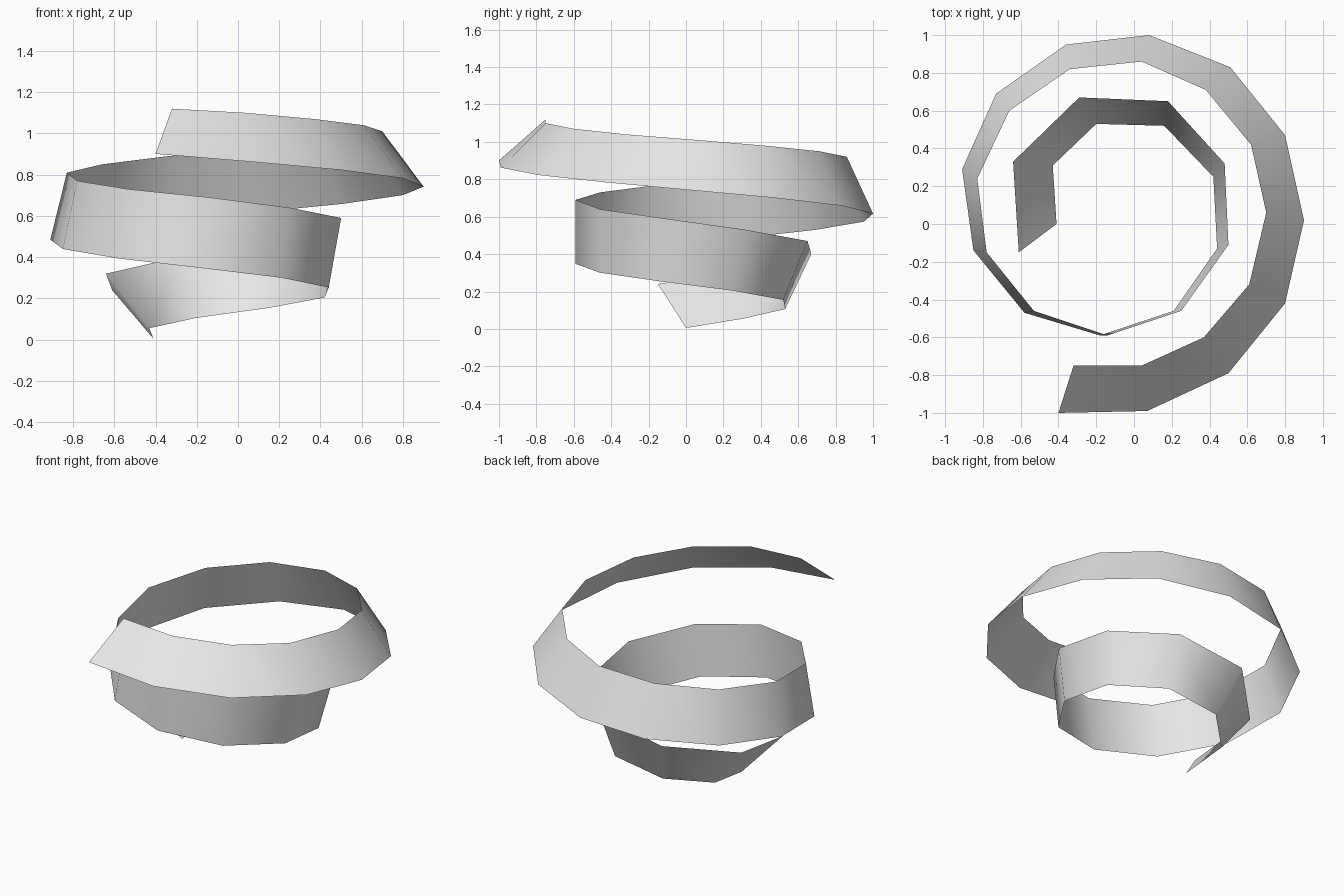
import bpy
import bmesh

# Remove the default object
default_cube = bpy.data.objects.get("Cube")
if default_cube:
    bpy.data.objects.remove(default_cube, do_unlink=True)


def make_material(name, color):
    """Create one flat material."""
    material = bpy.data.materials.new(name)
    material.use_nodes = True
    material.diffuse_color = color
    shader = next(node for node in material.node_tree.nodes
                  if node.type == 'BSDF_PRINCIPLED')
    shader.inputs["Base Color"].default_value = color
    return material


def loft_ribbon(name, lower_rail, upper_rail, material):
    """Bridge two rails of equal length with one strip of quads."""
    mesh = bpy.data.meshes.new(name)
    ribbon = bpy.data.objects.new(name, mesh)
    bpy.context.collection.objects.link(ribbon)

    bm = bmesh.new()
    lower = [bm.verts.new(point) for point in lower_rail]
    upper = [bm.verts.new(point) for point in upper_rail]
    for i in range(len(lower) - 1):
        face = bm.faces.new((lower[i], upper[i], upper[i + 1], lower[i + 1]))
        face.smooth = True
    bm.to_mesh(mesh)
    bm.free()
    mesh.materials.append(material)
    return ribbon


def lower_height(step):
    """Steady climb of the lower rail, easing slightly toward the top."""
    return 0.005 + 0.0512 * step - 0.00032 * step ** 2


# Plan of the lower rail, spiralling outward clockwise
lower_plan = [
    (-.41, 0), (-.43, .31), (-.2, .53), (.16, .52), (.42, .25),
    (.44, -.13), (.21, -.46), (-.18, -.59), (-.58, -.47), (-.85, -.14),
    (-.91, .29), (-.73, .69), (-.36, .95), (.08, 1), (.51, .83),
    (.8, .47), (.9, .02), (.8, -.42), (.5, -.79), (.07, -.99), (-.4, -1),
]

# Plan of the upper rail, which leans out at the base and in at the top
upper_plan = [
    (-.61, -.15), (-.64, .33), (-.29, .67), (.18, .65), (.48, .32),
    (.5, -.11), (.25, -.46), (-.14, -.59), (-.53, -.46), (-.78, -.15),
    (-.83, .24), (-.66, .6), (-.34, .82), (.04, .86), (.38, .71),
    (.62, .42), (.7, .06), (.61, -.32), (.37, -.6), (.04, -.75), (-.32, -.75),
]

# Heights of the upper rail
upper_heights = [
    .24, .32, .4, .47, .53, .59, .64, .69, .73, .77, .81,
    .85, .89, .92, .95, .98, 1.01, 1.04, 1.07, 1.1, 1.12,
]

# Spiral ribbon
lower_rail = [(x, y, lower_height(i)) for i, (x, y) in enumerate(lower_plan)]
upper_rail = [(x, y, z) for (x, y), z in zip(upper_plan, upper_heights)]
light_grey = make_material("light grey", (0.8, 0.8, 0.8, 1.0))
loft_ribbon("spiral_ribbon", lower_rail, upper_rail, light_grey)
